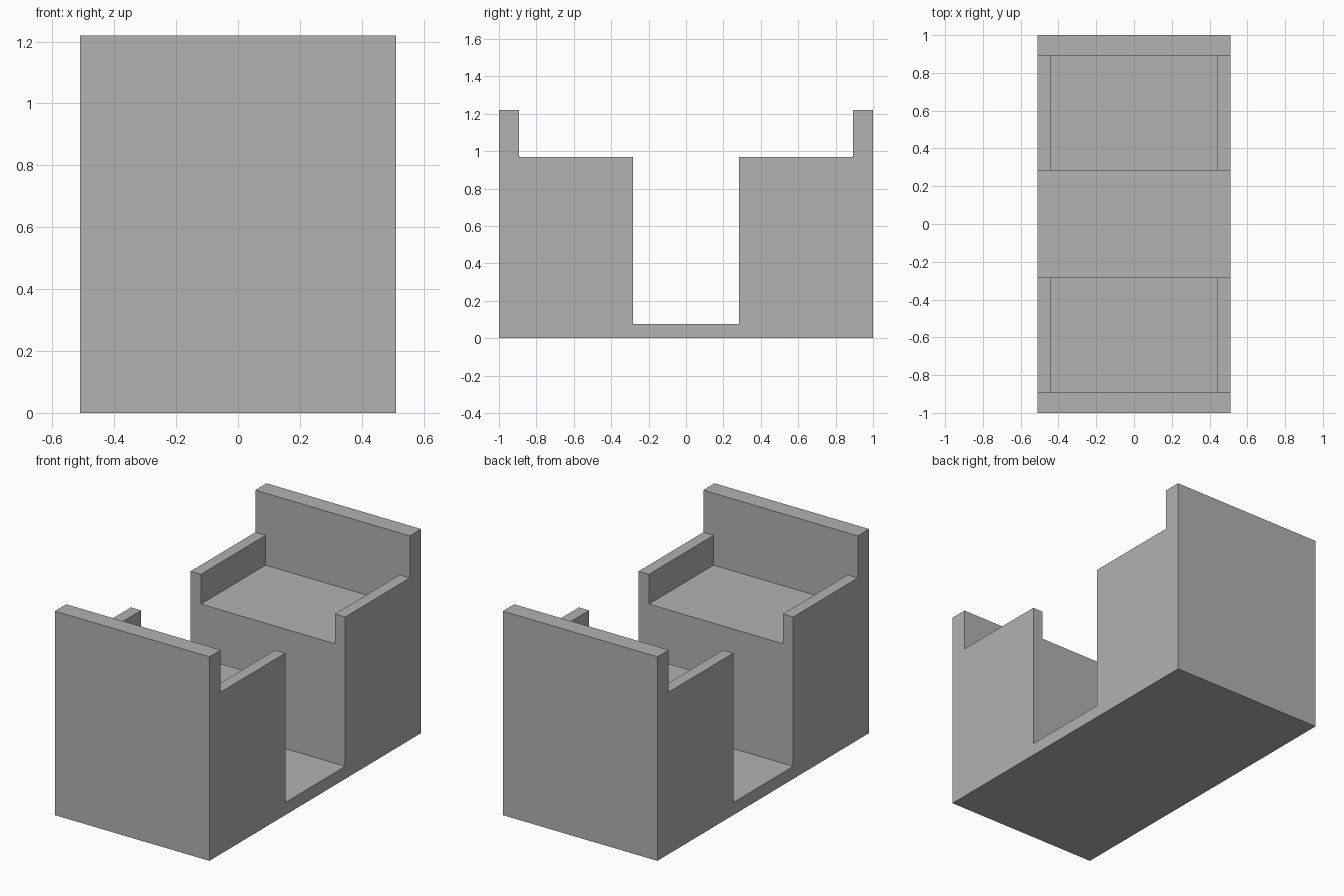
import bpy
import bmesh

cube = bpy.data.objects.get("Cube")
if cube:
    bpy.data.objects.remove(cube, do_unlink=True)

# Main dimensions
HALF_WIDTH, HALF_LENGTH = 0.511, 1.0
HEIGHT, ARM_TOP, SEAT_TOP, FLOOR_TOP = 1.22, 0.968, 0.79, 0.075
BACK_INNER, SEAT_FRONT, ARM_INNER = 0.893, 0.283, 0.443

grey = bpy.data.materials.new("plain_grey")
grey.use_nodes = True
colour = (0.445, 0.445, 0.445, 1)
grey.diffuse_color = colour
grey.node_tree.nodes["Principled BSDF"].inputs["Base Color"].default_value = colour


def extrude_profile(name, profile, half_width):
    """Extrude a closed (y, z) outline sideways, centred on x = 0."""
    bm = bmesh.new()
    face = bm.faces.new([bm.verts.new((-half_width, y, z)) for y, z in profile])
    result = bmesh.ops.extrude_face_region(bm, geom=[face])
    for v in result["geom"]:
        if isinstance(v, bmesh.types.BMVert):
            v.co.x = half_width
    bmesh.ops.recalc_face_normals(bm, faces=bm.faces)
    mesh = bpy.data.meshes.new(name)
    bm.to_mesh(mesh)
    bm.free()
    mesh.materials.append(grey)
    obj = bpy.data.objects.new(name, mesh)
    bpy.context.collection.objects.link(obj)
    return obj


# Two facing armchairs joined by a low floor, as one side outline
half = [(SEAT_FRONT, FLOOR_TOP), (SEAT_FRONT, ARM_TOP), (BACK_INNER, ARM_TOP),
        (BACK_INNER, HEIGHT), (HALF_LENGTH, HEIGHT), (HALF_LENGTH, 0)]
outline = half + [(-y, z) for y, z in reversed(half)]
body = extrude_profile("facing_seats", outline, HALF_WIDTH)

# Seat wells between the armrests, open towards the middle
for name, side in (("front", -1), ("back", 1)):
    well = [(side * y, z) for y, z in (
        (0, SEAT_TOP), (BACK_INNER, SEAT_TOP), (BACK_INNER, HEIGHT + 0.1), (0, HEIGHT + 0.1))]
    cutter = extrude_profile(name + "_seat_well_cutter", well, ARM_INNER)
    cut = body.modifiers.new(name + "_seat_well", "BOOLEAN")
    cut.operation = "DIFFERENCE"
    cut.solver = "EXACT"
    cut.object = cutter
    bpy.context.view_layer.objects.active = body
    bpy.ops.object.modifier_apply(modifier=cut.name)
    bpy.data.objects.remove(cutter, do_unlink=True)
